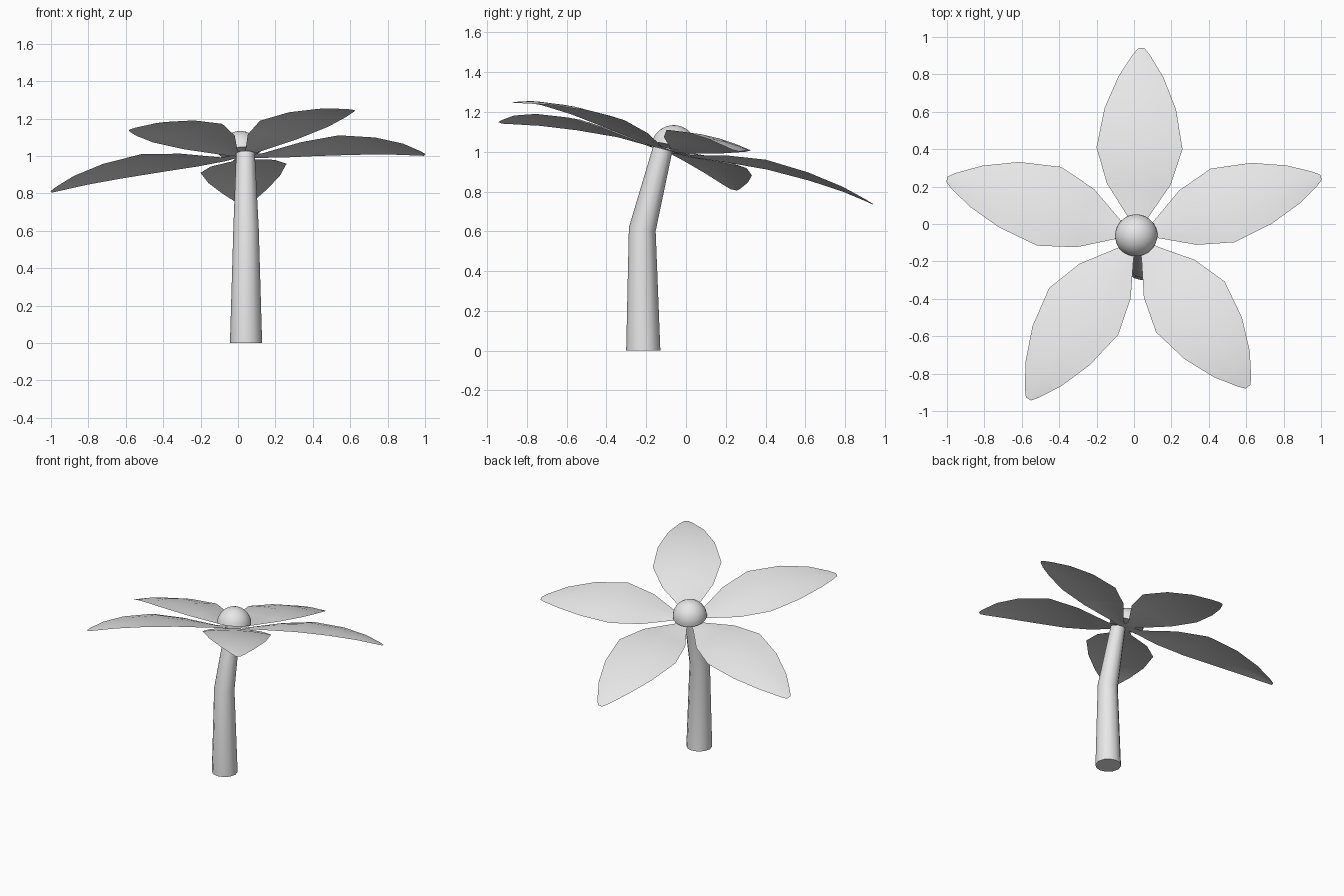
import bpy, bmesh, math
from mathutils import Vector, Matrix

cube = bpy.data.objects.get("Cube")
if cube:
    bpy.data.objects.remove(cube)

grey = bpy.data.materials.new("light_grey")
grey.use_nodes = True
COLOUR = (0.8, 0.8, 0.8, 1)
grey.diffuse_color = COLOUR
grey.node_tree.nodes["Principled BSDF"].inputs["Base Color"].default_value = COLOUR


def finish(name, bm, angle=40):
    bmesh.ops.recalc_face_normals(bm, faces=bm.faces)
    mesh = bpy.data.meshes.new(name)
    bm.to_mesh(mesh)
    bm.free()
    obj = bpy.data.objects.new(name, mesh)
    bpy.context.collection.objects.link(obj)
    mesh.materials.append(grey)
    bpy.ops.object.select_all(action="DESELECT")
    obj.select_set(True)
    bpy.context.view_layer.objects.active = obj
    bpy.ops.object.shade_smooth_by_angle(angle=math.radians(angle))
    return obj


# Flower head plane: tips down to the back and slightly to the right
CENTRE = Vector((0.02, -0.07, 1.0))
SLOPE_X, SLOPE_Y = 0.1, -0.25
NORMAL = Vector((-SLOPE_X, -SLOPE_Y, 1)).normalized()


def on_plane(x, y, lift):
    return (x, y, CENTRE.z + SLOPE_X * x + SLOPE_Y * (y - CENTRE.y) + lift)


# Stem: tapered rings, bent towards the back half way up
SIDES = 12
bm = bmesh.new()
rings = []
for x, y, z, radius, lean in [(0.043, -0.215, 0, 0.086, 0),
                              (0.043, -0.22, 0.61, 0.068, 8),
                              (0.04, -0.117, 1.015, 0.05, 15)]:
    turn = Matrix.Rotation(-math.radians(lean), 3, "X")
    ring = []
    for i in range(SIDES):
        a = math.tau * i / SIDES
        offset = turn @ Vector((math.cos(a), math.sin(a), 0)) * radius
        ring.append(bm.verts.new(Vector((x, y, z)) + offset))
    rings.append(ring)
for low, high in zip(rings, rings[1:]):
    for i in range(SIDES):
        j = (i + 1) % SIDES
        bm.faces.new((low[i], low[j], high[j], high[i]))
bm.faces.new(rings[0])
bm.faces.new(rings[-1])
finish("stem", bm)

# Flower centre: half ball sitting on the head plane
bm = bmesh.new()
bmesh.ops.create_uvsphere(bm, u_segments=24, v_segments=16, radius=0.114)
bmesh.ops.bisect_plane(bm, geom=bm.verts[:] + bm.edges[:] + bm.faces[:],
                       plane_co=(0, 0, 0), plane_no=(0, 0, 1), clear_inner=True)
bmesh.ops.holes_fill(bm, edges=[e for e in bm.edges if e.is_boundary])
heart = finish("flower_centre", bm)
heart.location = (0.012, -0.062, 1.02)
heart.rotation_euler = NORMAL.to_track_quat("Z", "Y").to_euler()

# Petals: distance along, half width and lift at each station
STATIONS = [(0, 0.1, 0), (0.1, 0.22, 0), (0.28, 0.74, 0.03), (0.47, 1, 0.05),
            (0.68, 0.83, 0.043), (0.85, 0.52, 0.022), (0.965, 0.2, -0.005),
            (1, 0.07, -0.015)]
ACROSS = (-1, -0.5, 0, 0.5, 1)


def petal(name, tip, width, bow):
    along = Vector(tip) - CENTRE.xy
    side = Vector((-along.y, along.x)).normalized()
    bm = bmesh.new()
    rows = []
    for t, half, lift in STATIONS:
        row = []
        for s in ACROSS:
            p = CENTRE.xy + along * t + side * (s * half * width + bow * math.sin(math.pi * t))
            crown = 0.018 * half * (1 - s * s)
            row.append(bm.verts.new(on_plane(p.x, p.y, lift + crown)))
        rows.append(row)
    for a, b in zip(rows, rows[1:]):
        for i in range(len(ACROSS) - 1):
            bm.faces.new((a[i], b[i], b[i + 1], a[i + 1]))
    bmesh.ops.recalc_face_normals(bm, faces=bm.faces)
    # Face every petal upwards
    if sum(f.normal.z for f in bm.faces) < 0:
        bmesh.ops.reverse_faces(bm, faces=bm.faces)
    mesh_obj = finish(name, bm, 60)
    if mesh_obj.data.polygons[0].normal.z < 0:
        mesh_obj.data.flip_normals()


petal("back_petal", (0.04, 0.94), 0.23, 0)
petal("left_petal", (1.0, 0.25), 0.207, 0.02)
petal("right_petal", (-1.0, 0.24), 0.22, -0.02)
petal("front_left_petal", (0.61, -0.87), 0.228, 0.005)
petal("front_right_petal", (-0.565, -0.935), 0.223, -0.017)
